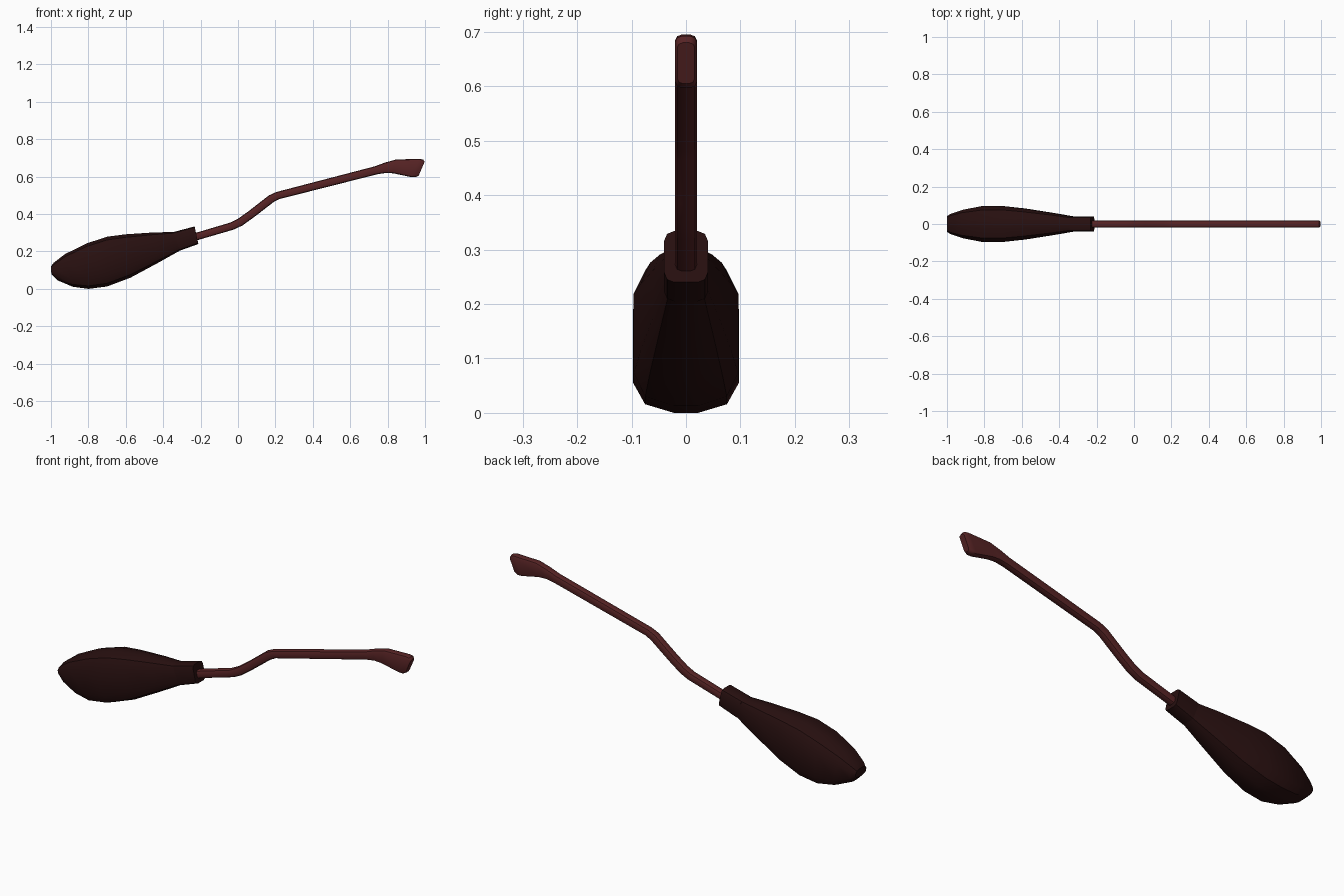
import bpy, bmesh
from mathutils import Vector

if "Cube" in bpy.data.objects:
    bpy.data.objects.remove(bpy.data.objects["Cube"])


def material(name, rgb):
    m = bpy.data.materials.new(name)
    m.diffuse_color = (*rgb, 1)
    m.use_nodes = True
    m.node_tree.nodes["Principled BSDF"].inputs["Base Color"].default_value = m.diffuse_color
    return m


def ring(top, bottom, w, ry, rz):
    """Chamfered 12-sided section between a top and bottom point in the xz plane."""
    t, b = Vector((top[0], 0, top[1])), Vector((bottom[0], 0, bottom[1]))
    mid, up = (t + b) / 2, (t - b) / 2
    h = up.length
    up.normalize()
    q = [(w, h - rz), (w - ry * 0.29, h - rz * 0.29), (w - ry, h)]
    pts = q + [(-y, z) for y, z in reversed(q)]
    pts += [(-y, -z) for y, z in pts]
    return [mid + up * z + Vector((0, y, 0)) for y, z in pts]


def loft(name, sections, mat, angle):
    bm = bmesh.new()
    rings = [[bm.verts.new(p) for p in ring(*s)] for s in sections]
    for a, b in zip(rings, rings[1:]):
        for i in range(len(a)):
            j = (i + 1) % len(a)
            bm.faces.new((a[i], a[j], b[j], b[i]))
    bm.faces.new(rings[0])
    bm.faces.new(rings[-1])
    bmesh.ops.recalc_face_normals(bm, faces=bm.faces)
    me = bpy.data.meshes.new(name)
    bm.to_mesh(me)
    bm.free()
    ob = bpy.data.objects.new(name, me)
    bpy.context.collection.objects.link(ob)
    me.materials.append(mat)
    bpy.ops.object.select_all(action='DESELECT')
    ob.select_set(True)
    bpy.context.view_layer.objects.active = ob
    bpy.ops.object.shade_smooth_by_angle(angle=angle)
    return ob


red_wood = material("red_brown_wood", (0.095, 0.017, 0.018))
dark_straw = material("dark_brown_bristles", (0.021, 0.005, 0.005))

# Bent handle with a flared grip: top point, bottom point, half width, bevels
R = 0.012
handle = [((-0.26, 0.288), (-0.25, 0.25)),
          ((-0.225, 0.300), (-0.212, 0.262)),
          ((-0.04, 0.355), (-0.02, 0.318)),
          ((0.0, 0.375), (0.025, 0.34)),
          ((0.06, 0.418), (0.085, 0.383)),
          ((0.165, 0.500), (0.19, 0.464)),
          ((0.205, 0.518), (0.22, 0.480)),
          ((0.73, 0.655), (0.745, 0.613)),
          ((0.785, 0.675), (0.79, 0.620)),
          ((0.845, 0.692), (0.83, 0.618)),
          ((0.97, 0.695), (0.925, 0.598))]
sections = [(t, b, 0.02, R, R) for t, b in handle]
sections += [((0.99, 0.692), (0.95, 0.597), 0.02, R, R),
             ((0.998, 0.68), (0.966, 0.605), 0.016, 0.01, 0.01)]
loft("handle", sections, red_wood, 0.7)

# Bristle bundle, swelling in the middle and tapering up to the collar
loft("bristles", [
    ((-1.0, 0.12), (-0.998, 0.078), 0.043, 0.03, 0.015),
    ((-0.985, 0.14), (-0.965, 0.046), 0.055, 0.038, 0.03),
    ((-0.925, 0.186), (-0.885, 0.012), 0.076, 0.055, 0.045),
    ((-0.81, 0.243), (-0.80, 0.0), 0.097, 0.075, 0.055),
    ((-0.70, 0.279), (-0.70, 0.013), 0.096, 0.073, 0.06),
    ((-0.60, 0.292), (-0.575, 0.06), 0.083, 0.06, 0.055),
    ((-0.45, 0.302), (-0.43, 0.138), 0.06, 0.04, 0.04),
    ((-0.345, 0.304), (-0.31, 0.205), 0.04, 0.022, 0.022),
], dark_straw, 0.6)

# Collar that binds the bristles to the handle
loft("collar", [
    ((-0.345, 0.304), (-0.31, 0.205), 0.04, 0.018, 0.018),
    ((-0.232, 0.334), (-0.212, 0.240), 0.04, 0.018, 0.018),
], dark_straw, 0.6)
